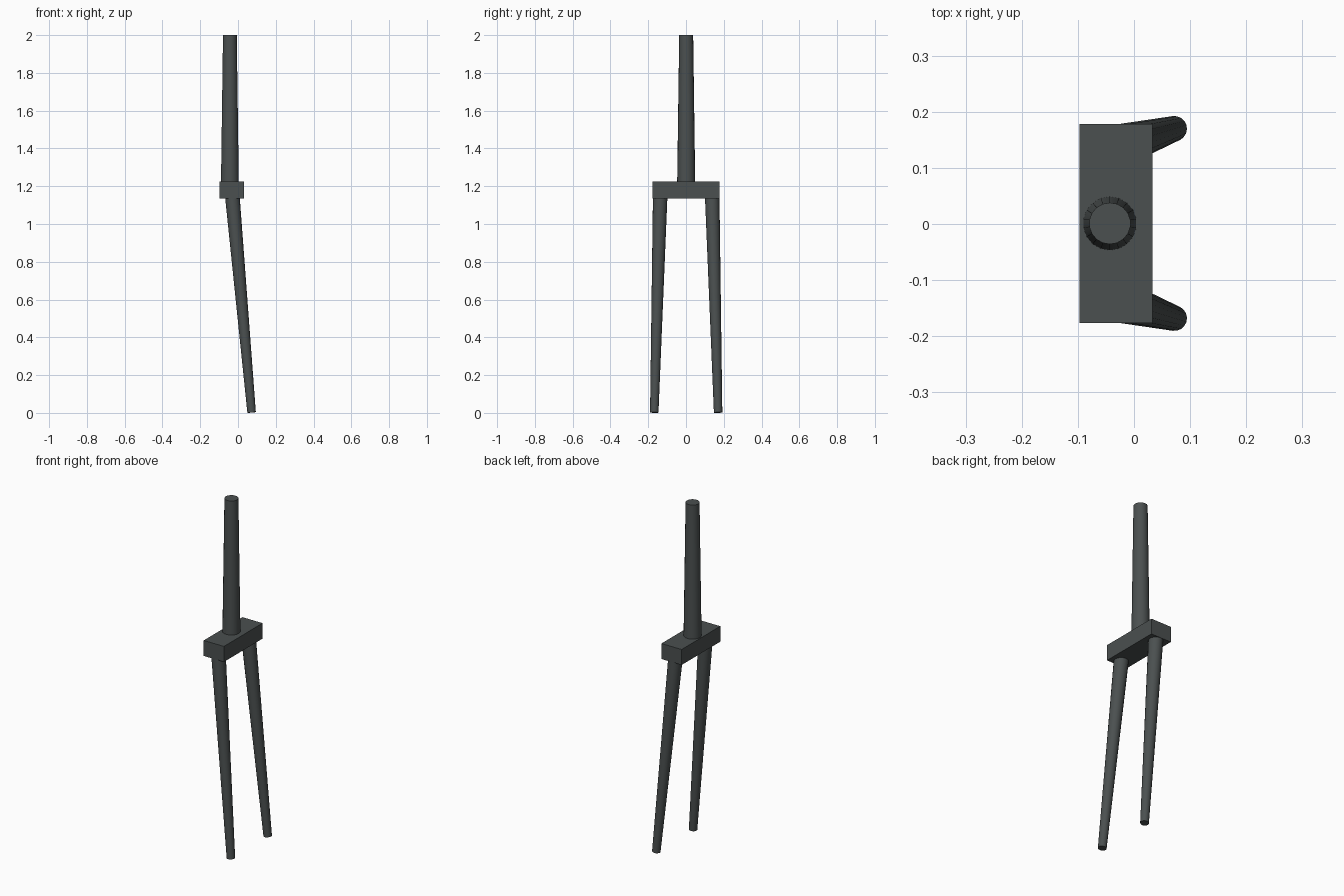
import bpy
from mathutils import Vector

cube = bpy.data.objects.get("Cube")
if cube:
    bpy.data.objects.remove(cube, do_unlink=True)

# Single dark grey finish
grey = bpy.data.materials.new("dark_grey")
grey.use_nodes = True
colour = (0.07, 0.08, 0.08, 1)
grey.diffuse_color = colour
grey.node_tree.nodes["Principled BSDF"].inputs["Base Color"].default_value = colour


def finish(name):
    obj = bpy.context.object
    obj.name = name
    obj.data.materials.append(grey)
    return obj


def tapered_tube(name, bottom, top, r_bottom, r_top):
    """Tapered round bar between two points."""
    bottom, top = Vector(bottom), Vector(top)
    axis = top - bottom
    bpy.ops.mesh.primitive_cone_add(
        vertices=18, radius1=r_bottom, radius2=r_top, depth=axis.length,
        location=(bottom + top) / 2,
        rotation=axis.to_track_quat('Z', 'Y').to_euler())
    obj = finish(name)
    bpy.ops.object.shade_smooth_by_angle()
    return obj


# Steering column
tapered_tube("steerer", (-0.043, 0.001, 1.2), (-0.043, 0.001, 2.0), 0.048, 0.037)

# Crossbar block joining the legs
bpy.ops.mesh.primitive_cube_add(size=1, location=(-0.032, 0.001, 1.18))
crown = finish("crown")
crown.scale = (0.13, 0.355, 0.09)

# Splayed, forward-raked legs
for side, name in ((1, "back_leg"), (-1, "front_leg")):
    tapered_tube(name, (0.072, 0.001 + side * 0.169, 0.002),
                 (-0.032, 0.001 + side * 0.137, 1.17), 0.0225, 0.039)
